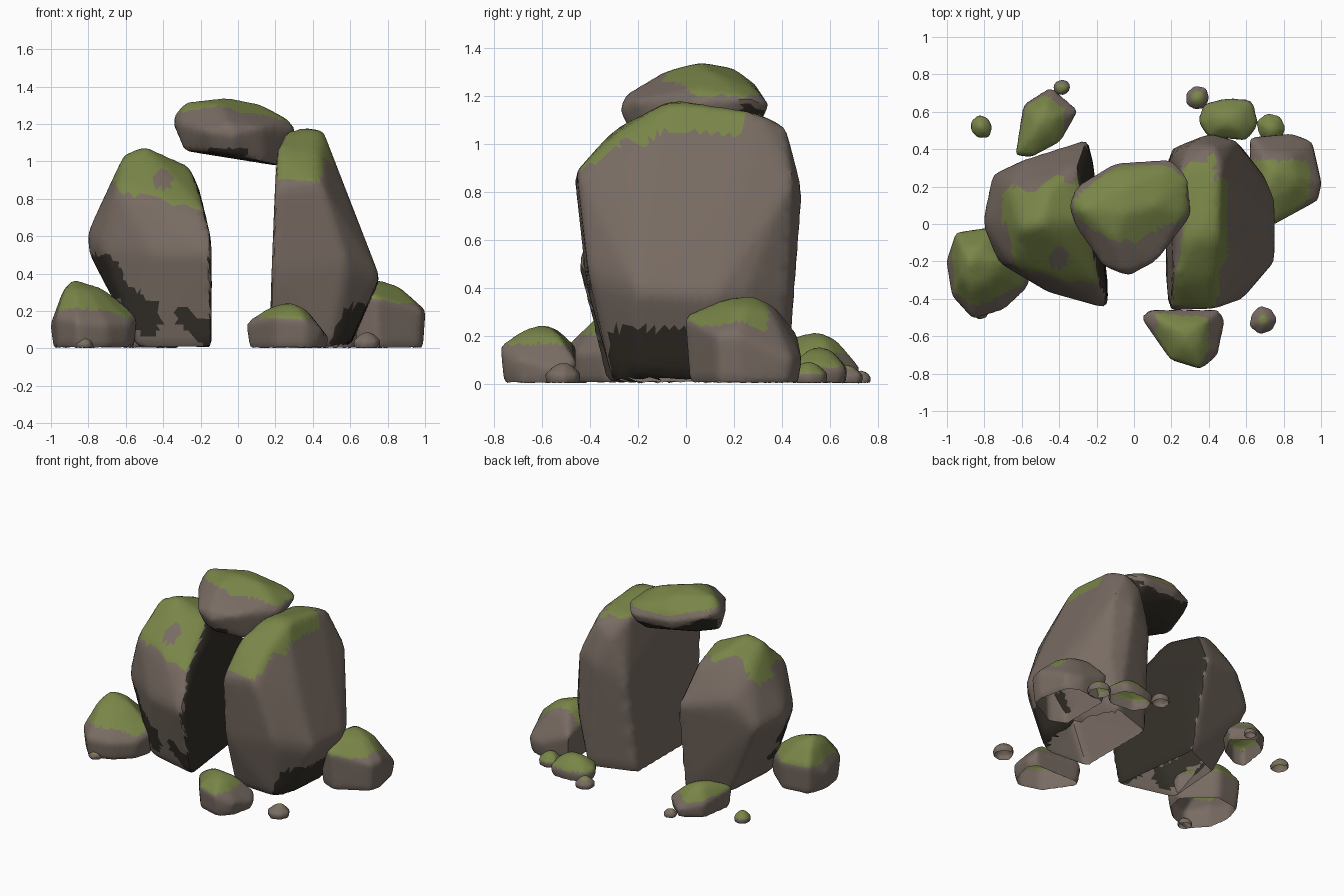
import bpy, bmesh, math, random
from mathutils import Vector, noise

random.seed(4)
cube = bpy.data.objects.get("Cube")
if cube:
    bpy.data.objects.remove(cube, do_unlink=True)


def make_material(name, colour):
    mat = bpy.data.materials.new(name)
    mat.use_nodes = True
    mat.diffuse_color = (*colour, 1)
    shader = next(n for n in mat.node_tree.nodes if n.type == 'BSDF_PRINCIPLED')
    shader.inputs["Base Color"].default_value = (*colour, 1)
    shader.inputs["Roughness"].default_value = 0.9
    return mat


MATERIALS = [
    make_material("warm_grey_stone", (.19, .15, .125)),
    make_material("moss_green", (.19, .235, .065)),
    make_material("damp_dark_stone", (.035, .029, .022)),
]
STONE, MOSS, DARK = range(len(MATERIALS))


def wobble(point, frequency=6):
    """Patchy offset that makes colour borders ragged."""
    return noise.noise(point * frequency)


def bounds(bm):
    low = Vector([min(v.co[i] for v in bm.verts) for i in range(3)])
    high = Vector([max(v.co[i] for v in bm.verts) for i in range(3)])
    return low, high


def stone(name, points, paint, grain=.06):
    """Hull of the corner points, finely divided, softly worn, painted by rule, open below."""
    bm = bmesh.new()
    for point in points:
        bm.verts.new(point)
    hull = bmesh.ops.convex_hull(bm, input=bm.verts[:])
    spare = set(hull["geom_interior"] + hull["geom_unused"])
    bmesh.ops.delete(bm, geom=[g for g in spare if isinstance(g, bmesh.types.BMVert)],
                     context='VERTS')
    low, high = bounds(bm)

    # Divide long edges until the grain is even
    for step in range(7):
        long_edges = [e for e in bm.edges if e.calc_length() > grain]
        if not long_edges:
            break
        bmesh.ops.subdivide_edges(bm, edges=long_edges, cuts=1)
        bmesh.ops.triangulate(bm, faces=bm.faces[:])
    for step in range(2):
        bmesh.ops.smooth_vert(bm, verts=bm.verts[:], factor=.5,
                              use_axis_x=True, use_axis_y=True, use_axis_z=True)

    # Restore the full size lost to wear
    worn_low, worn_high = bounds(bm)
    for v in bm.verts:
        for i in range(3):
            share = (v.co[i] - worn_low[i]) / (worn_high[i] - worn_low[i])
            v.co[i] = low[i] + share * (high[i] - low[i])
    bmesh.ops.recalc_face_normals(bm, faces=bm.faces[:])
    bm.normal_update()
    for face in bm.faces:
        face.material_index = paint(face.calc_center_median(), face.normal)
    base = [f for f in bm.faces if f.normal.z < -.8 and f.calc_center_median().z < .02]
    bmesh.ops.delete(bm, geom=base, context='FACES')

    mesh = bpy.data.meshes.new(name)
    bm.to_mesh(mesh)
    bm.free()
    for mat in MATERIALS:
        mesh.materials.append(mat)
    obj = bpy.data.objects.new(name, mesh)
    bpy.context.collection.objects.link(obj)
    bpy.ops.object.select_all(action='DESELECT')
    obj.select_set(True)
    bpy.context.view_layer.objects.active = obj
    bpy.ops.object.shade_smooth_by_angle(angle=math.radians(35))


def boulder(name, outline, peak, moss, grain=.04):
    """Low hollow stone: a plan outline with rim heights, drawn in to a peak."""
    peak = Vector(peak)
    rim = [Vector(p) for p in outline]
    middle = sum(rim, Vector()) / len(rim)
    points = [peak]
    for p in rim:
        foot = middle.lerp(p, .92)
        crown = p.lerp(peak, .55)
        crown.z = p.z + (peak.z - p.z) * .75
        points += [p, crown, (foot.x, foot.y, 0)]

    def paint(c, n):
        return MOSS if n.z > .25 and moss(c) else STONE
    stone(name, points, paint, grain)


# Left standing stone
def paint_left(c, n):
    w = wobble(c)
    if n.x > .7 and c.z < 1 and (n.y > -.3 or c.z < .5):
        return DARK
    # damp streak down the outer edge, and patches at the foot
    streak = abs(c.x + .75 - (.5 - c.z) * .66)
    if c.y < -.02 and .1 < c.z < .5 and streak < .065 + .08 * w:
        return DARK
    if n.y < -.3 and c.z < .25 and w > .03:
        return DARK
    moss_line = .79 - .35 * (c.x + .42) if c.y < 0 else .82
    back_limit = .22 + .12 * w + .2 * (c.x + .45)
    if c.z > moss_line + .05 * w and n.z > .12 and n.x < .6 and c.y < back_limit:
        bare = Vector((c.x + .4, c.z - .9)).length < .05 and c.y < 0
        return STONE if bare else MOSS
    return STONE


stone("left_standing_stone", [
    # crown
    (-.6, -.02, 1.03), (-.5, 0, 1.07), (-.26, .02, .96), (-.45, .2, 1.0),
    (-.65, .18, .9), (-.3, .3, .9), (-.21, -.05, .85),
    # shoulder below the mossy slope
    (-.64, -.22, .83), (-.42, -.28, .8), (-.18, -.32, .72), (-.6, .33, .72), (-.25, .44, .65),
    # widest part
    (-.8, 0, .6), (-.79, 0, .5), (-.75, .26, .55), (-.72, -.2, .53), (-.45, -.36, .5),
    (-.16, -.44, .5), (-.14, -.41, .56), (-.22, .32, .5),
    # foot
    (-.53, -.22, 0), (-.14, -.32, 0), (-.22, .32, 0), (-.5, .2, 0),
], paint_left)


# Right standing stone
def paint_right(c, n):
    w = wobble(c)
    if n.x > .3 and n.z < -.1 and c.z < .23 and -.32 < c.y < .1:
        return DARK
    front_edge = .91 if c.y < -.25 and c.x < .46 else 1
    reach = .37 if n.z > .75 and c.x < .43 else .24
    if c.z > front_edge + .03 * w and c.x < .5 and c.y < reach + .1 * w and n.x > -.75:
        return MOSS
    return STONE


stone("right_standing_stone", [
    # crown
    (.2, -.43, .9), (.44, -.45, .88), (.21, -.3, 1.05), (.43, -.28, 1.04), (.26, -.1, 1.15),
    (.45, -.08, 1.16), (.36, -.06, 1.175), (.25, .3, 1.1), (.46, .3, 1.12),
    (.42, .41, 1.07), (.3, .42, 1.0), (.2, -.46, .85),
    # back and outer flank
    (.54, .44, .84), (.4, .48, .8), (.2, .4, .7), (.6, -.2, .75), (.6, .2, .76), (.58, -.4, .45),
    (.75, -.2, .38), (.75, .12, .36), (.7, .24, .36), (.56, .42, .35), (.18, -.41, .4),
    # foot
    (.17, -.28, 0), (.17, .32, 0), (.48, .42, 0), (.5, -.3, 0), (.6, .1, .02), (.6, -.2, .04),
], paint_right)


# Capstone resting across the gap
def paint_cap(c, n):
    w = wobble(c)
    if n.z < -.85 or n.z < -.5 and c.y > .05:
        return DARK
    if c.z < 1.07 and -.22 < c.x < .05 and c.y < 0 and w > .05:
        return DARK
    moss_line = max(1.19, 1.23 - .5 * c.y) - .2 * min(c.x, 0) + .3 * max(c.y - .24, 0)
    return MOSS if n.z > .25 and c.z > moss_line + .03 * w else STONE


stone("capstone", [
    # top
    (-.28, .08, 1.31), (-.05, .06, 1.335), (.12, .1, 1.3), (-.1, -.08, 1.3), (-.05, .2, 1.31),
    # rim
    (-.34, .1, 1.2), (-.33, .1, 1.25), (-.3, .2, 1.22), (-.1, .32, 1.18), (.2, .34, 1.16),
    (-.08, .28, 1.25), (.18, .29, 1.22), (-.1, .3, 1.12), (.18, .32, 1.11),
    (.28, .25, 1.19), (.3, .05, 1.17), (.25, .05, 1.23), (.12, -.19, 1.18), (-.03, -.27, 1.14),
    (-.05, -.25, 1.2), (-.16, -.22, 1.16), (-.3, -.02, 1.2),
    # underside, deepest towards the front
    (-.28, .02, 1.06), (.22, .03, .98), (.14, -.12, 1.0), (.18, .2, 1.02), (-.2, .14, 1.07),
    (-.03, -.22, 1.04), (-.14, -.17, 1.05),
], paint_cap, .04)

# Boulders around the base
boulder("front_right_boulder",
        [(-.95, -.05, .2), (-.75, -.02, .2), (-.54, -.2, .17), (-.58, -.34, .13),
         (-.7, -.45, .13), (-.86, -.5, .14), (-.97, -.38, .16), (-1, -.2, .12)],
        (-.88, -.2, .36), lambda c: c.z > .2 + .04 * wobble(c) - .1 * max(c.x + .75, 0))
boulder("front_boulder",
        [(.05, -.5, .13), (.09, -.46, .15), (.45, -.46, .09), (.48, -.51, .05),
         (.44, -.7, .1), (.36, -.77, .15), (.2, -.72, .16)],
        (.28, -.59, .24), lambda c: c.z > .16 + .03 * wobble(c) and c.x > .12)
boulder("back_left_boulder",
        [(.98, .13, .2), (1, .22, .2), (.95, .44, .1), (.85, .48, .1),
         (.62, .46, .2), (.62, .05, .3), (.74, 0, .27)],
        (.75, .28, .36), lambda c: c.z > .24 + .03 * wobble(c) and c.y < .34 and c.x < .94)
boulder("back_right_boulder",
        [(-.63, .37, .14), (-.55, .36, .14), (-.4, .44, .12), (-.31, .6, .08),
         (-.45, .72, .06), (-.59, .63, .1)],
        (-.5, .55, .21), lambda c: c.z > .12 + .03 * wobble(c) and c.x < -.37)
boulder("back_boulder",
        [(.35, .55, .07), (.4, .47, .08), (.6, .45, .08), (.66, .53, .07),
         (.63, .66, .06), (.5, .67, .06), (.38, .64, .06)],
        (.51, .56, .15), lambda c: c.z > .07)

# Pebbles: position, radius, height at which moss starts
for number, (x, y, radius, moss_line) in enumerate([
        (-.82, .52, .064, .04), (-.39, .73, .045, .045), (.34, .67, .064, .06),
        (.73, .51, .075, .04), (.69, -.51, .072, .08), (-.82, -.46, .05, .04)], 1):
    ring = []
    for k in range(7):
        turn = math.tau * k / 7
        reach = radius * random.uniform(.85, 1.1)
        ring.append((x + reach * math.cos(turn), y + reach * math.sin(turn), radius * .5))
    boulder(f"pebble_{number}", ring, (x, y, radius * 1.2),
            lambda c, line=moss_line: c.z > line, .025)
